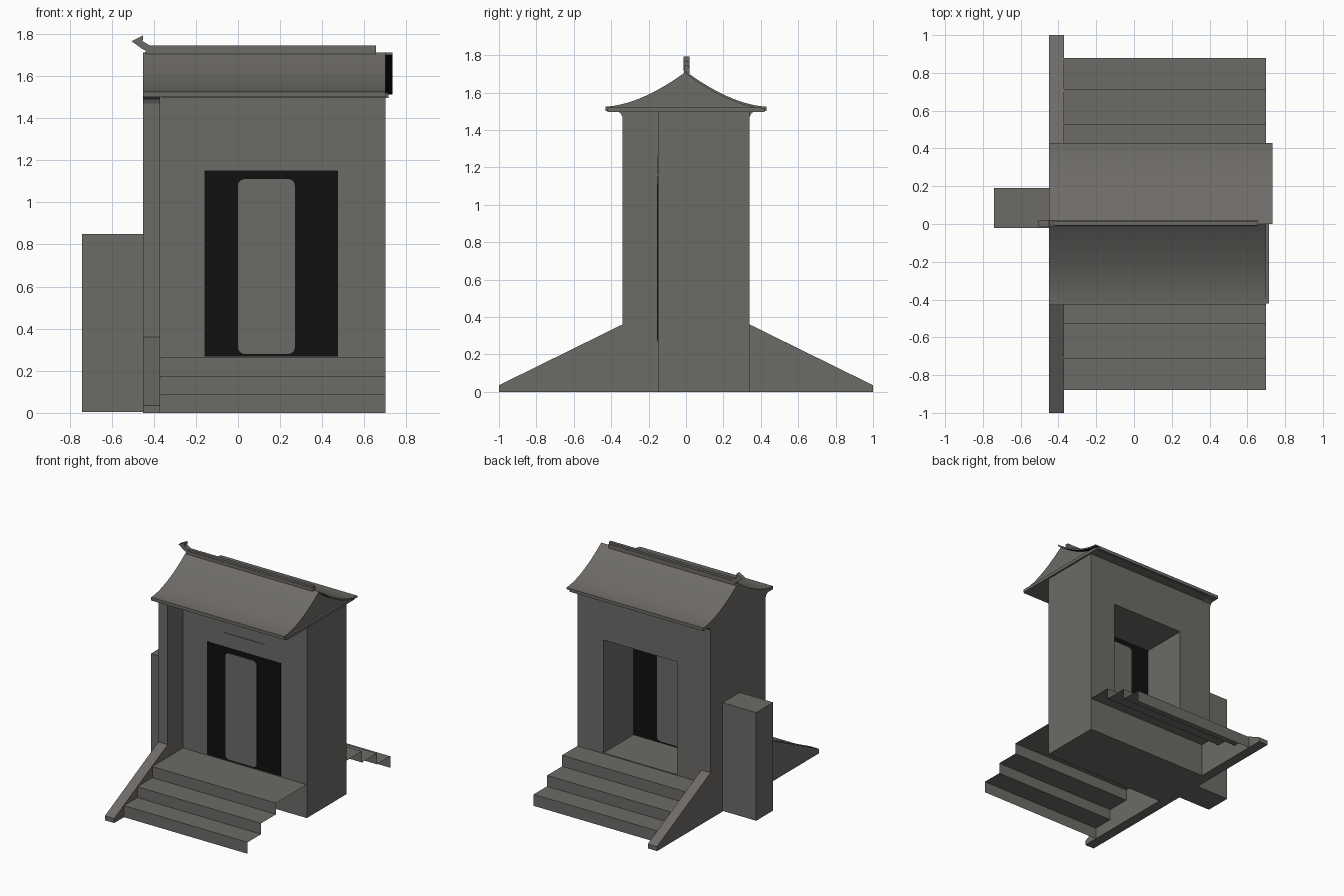
import bpy, bmesh

cube = bpy.data.objects.get("Cube")
if cube:
    bpy.data.objects.remove(cube, do_unlink=True)


def material(name, rgb):
    m = bpy.data.materials.new(name)
    m.use_nodes = True
    m.diffuse_color = (*rgb, 1)
    m.node_tree.nodes["Principled BSDF"].inputs["Base Color"].default_value = (*rgb, 1)
    return m


STONE = material("warm grey stone", (0.155, 0.147, 0.136))
BLACK = material("black", (0.005, 0.005, 0.005))


def finish(name, bm, mat):
    mesh = bpy.data.meshes.new(name)
    bm.to_mesh(mesh)
    bm.free()
    mesh.materials.append(mat)
    ob = bpy.data.objects.new(name, mesh)
    bpy.context.collection.objects.link(ob)
    return ob


def prism(name, profile, lo, hi, axis="x", mat=STONE):
    """Extrude a closed (y, z) or (x, z) profile between lo and hi."""
    bm = bmesh.new()
    place = (lambda a, b: (lo, a, b)) if axis == "x" else (lambda a, b: (a, lo, b))
    face = bm.faces.new([bm.verts.new(place(a, b)) for a, b in profile])
    ext = bmesh.ops.extrude_face_region(bm, geom=[face])
    verts = [v for v in ext["geom"] if isinstance(v, bmesh.types.BMVert)]
    step = (hi - lo, 0, 0) if axis == "x" else (0, hi - lo, 0)
    bmesh.ops.translate(bm, verts=verts, vec=step)
    bmesh.ops.recalc_face_normals(bm, faces=bm.faces)
    return finish(name, bm, mat)


def box(name, x, y, z, mat=STONE):
    return prism(name, [(y[0], z[0]), (y[1], z[0]), (y[1], z[1]), (y[0], z[1])], *x, mat=mat)


def mirrored(half):
    """Close a half profile, listed from the right base to the top, by mirroring it."""
    return half + [(-y, z) for y, z in reversed(half) if y > 0]


def smooth(ob):
    bpy.ops.object.select_all(action="DESELECT")
    bpy.context.view_layer.objects.active = ob
    ob.select_set(True)
    bpy.ops.object.shade_smooth_by_angle()


WALL, END = -0.37, 0.70          # inner face of the side wall, open end of the building
OUTER = -0.45
FRONT, BACK = -0.15, 0.34
DOOR_X, DOOR_Z = (-0.16, 0.475), (0.268, 1.15)

# Main body with a doorway cut through it
body = box("main_body", (WALL, END), (FRONT, BACK), (0, 1.5))
cutter = box("doorway_cutter", DOOR_X, (-0.6, 0.6), DOOR_Z)
cutter.hide_render = True
cut = body.modifiers.new("doorway", "BOOLEAN")
cut.object = cutter
cut.solver = "EXACT"
bpy.context.view_layer.objects.active = body
bpy.ops.object.modifier_apply(modifier=cut.name)
bpy.data.objects.remove(cutter, do_unlink=True)

# Black door filling the front of the doorway, with a pale worn middle on both faces
box("door", DOOR_X, (FRONT - 0.003, -0.03), DOOR_Z, BLACK)
leaf = box("door_middle", (0, 0.27), (FRONT - 0.006, -0.027), (0.28, 1.11))
bm = bmesh.new()
bm.from_mesh(leaf.data)
edges = [e for e in bm.edges if abs(e.verts[0].co.y - e.verts[1].co.y) > 0.05]
bmesh.ops.bevel(bm, geom=edges, offset=0.03, segments=3, affect="EDGES", profile=0.5)
bm.to_mesh(leaf.data)
bm.free()

# Plaque above the door
box("plaque", (-0.02, 0.34), (FRONT - 0.005, FRONT + 0.01), (1.17, 1.26))

# Side wall with sloping stair cheeks and flared top
side = [(1, 0), (1, 0.035), (BACK, 0.36), (BACK, 1.47), (0.35, 1.49), (0.37, 1.5)]
prism("side_wall", mirrored(side), OUTER, WALL)

# Block beside the wall
box("side_block", (-0.74, OUTER), (-0.02, 0.19), (0.005, 0.85))


# Open stairs, front and back: a folded sheet of risers and treads
def stairs(name, sign, inner):
    path, z = [], 0
    for y, top in ((0.88, 0.09), (0.715, 0.175), (0.53, 0.262)):
        path += [(y, z), (y, top)]
        z = top
    path.append((inner, z))
    bm = bmesh.new()
    rows = [[bm.verts.new((x, sign * y, h)) for x in (WALL, END)] for y, h in path]
    for a, b in zip(rows, rows[1:]):
        quad = [a[0], a[1], b[1], b[0]]
        bm.faces.new(quad if sign < 0 else quad[::-1])
    finish(name, bm, STONE)


stairs("front_stairs", -1, -FRONT)
stairs("back_stairs", 1, BACK)

# Curved roof
REACH, EAVE, RISE, STEPS = 0.43, 1.525, 0.187, 16
slope = [(REACH * (1 - i / STEPS), EAVE + RISE * (i / STEPS) ** 1.7) for i in range(STEPS + 1)]
roof = prism("roof", mirrored([(REACH, 1.5)] + slope), OUTER, END)
smooth(roof)
box("eave_slab", (WALL + 0.01, END + 0.015), (-0.42, 0.42), (1.496, 1.52))

# Rear slope runs past the gable; its underside is black
overhang = prism("rear_roof_overhang",
                 slope + [(y, z - 0.012) for y, z in reversed(slope)], END, 0.733)
overhang.data.materials.append(BLACK)
for p in overhang.data.polygons:
    if p.normal.z < -0.1:
        p.material_index = 1
smooth(overhang)

# Ridge and its upturned end
box("ridge", (-0.44, 0.655), (-0.01, 0.02), (1.69, 1.73))
box("ridge_cap", (-0.42, 0.655), (-0.007, 0.017), (1.73, 1.745))
prism("ridge_finial", [(-0.505, 1.765), (-0.45, 1.793), (-0.453, 1.765), (-0.42, 1.745),
                       (-0.42, 1.715), (-0.455, 1.728)], -0.013, 0.02, axis="y")
